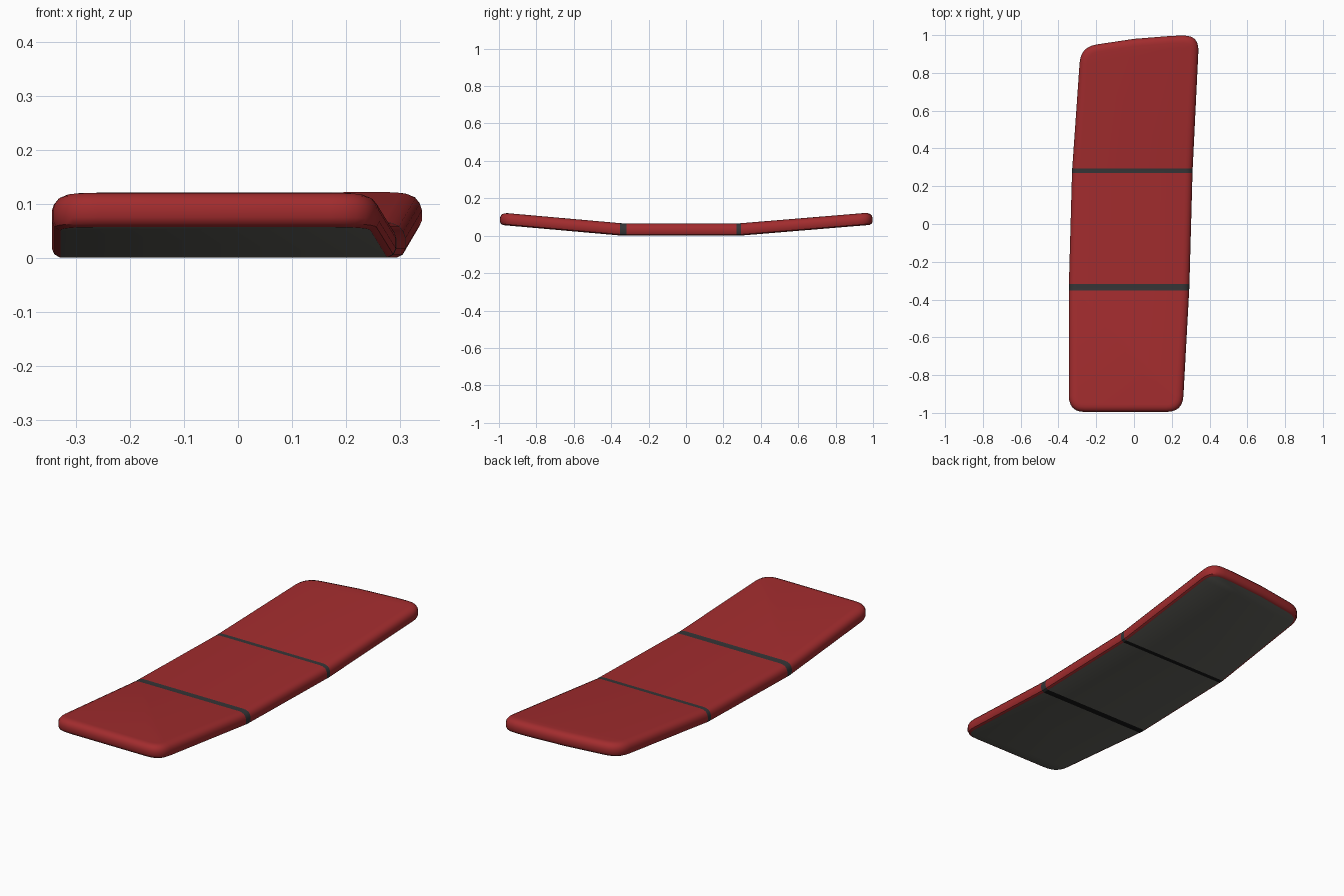
import bpy, bmesh
from mathutils import Vector

if "Cube" in bpy.data.objects:
    bpy.data.objects.remove(bpy.data.objects["Cube"])


def material(name, color):
    m = bpy.data.materials.new(name)
    m.diffuse_color = (*color, 1)
    m.use_nodes = True
    m.node_tree.nodes["Principled BSDF"].inputs["Base Color"].default_value = m.diffuse_color
    return m


red = material("red_shell", (0.36, 0.025, 0.027))
grey = material("grey_underside", (0.12, 0.12, 0.105))
dark = material("dark_hinge", (0.035, 0.035, 0.037))
black = material("black_hinge_underside", (0.008, 0.008, 0.008))

# Plan outline, counter-clockwise: x, y, corner radius
PLAN = [(-0.345, -0.995, 0.085), (0.257, -0.995, 0.085), (0.293, -0.335, 0),
        (0.31, 0.28, 0), (0.345, 1.0, 0.085), (0.2, 0.996, 0), (0.0, 0.98, 0),
        (-0.282, 0.938, 0.085), (-0.328, 0.28, 0), (-0.345, -0.335, 0)]
# Edge section: inset, height
EDGE = [(0.016, 0.0), (0.005, 0.006), (0.0, 0.017), (0.0, 0.036),
        (0.004, 0.048), (0.012, 0.058), (0.026, 0.064), (0.04, 0.066)]


def outline():
    pts, n = [], len(PLAN)
    for i, (x, y, r) in enumerate(PLAN):
        p = Vector((x, y))
        if not r:
            pts.append(p)
            continue
        a = p + (Vector(PLAN[i - 1][:2]) - p).normalized() * r
        b = p + (Vector(PLAN[(i + 1) % n][:2]) - p).normalized() * r
        for k in range(7):
            t = k / 6
            pts.append(a * (1 - t) ** 2 + p * 2 * t * (1 - t) + b * t * t)
    return pts


def inset(pts, d):
    out = []
    for i, p in enumerate(pts):
        e1 = (p - pts[i - 1]).normalized()
        e2 = (pts[(i + 1) % len(pts)] - p).normalized()
        n1, n2 = Vector((-e1.y, e1.x)), Vector((-e2.y, e2.x))
        out.append(p + (n1 + n2) * d / (1 + n1.dot(n2)))
    return out


def lift(y):
    # flat middle, both ends tilt upward
    return max(0, -0.34 - y) * 0.0885 + max(0, y - 0.285) * 0.0825


def section(name, y0, y1, side_mat, under_mat):
    bm = bmesh.new()
    base = outline()
    rings = [[bm.verts.new((p.x, p.y, z)) for p in inset(base, d)] for d, z in EDGE]
    for a, b in zip(rings, rings[1:]):
        for i in range(len(a)):
            j = (i + 1) % len(a)
            bm.faces.new((a[i], a[j], b[j], b[i]))
    bm.faces.new(rings[-1])
    bm.faces.new(rings[0][::-1]).material_index = 1
    # trim to the span of this section
    for y, out in ((y0, -1), (y1, 1)):
        bmesh.ops.bisect_plane(bm, geom=bm.verts[:] + bm.edges[:] + bm.faces[:],
                               plane_co=(0, y, 0), plane_no=(0, out, 0), clear_outer=True)
    for y in (-0.34, 0.285):
        bmesh.ops.bisect_plane(bm, geom=bm.verts[:] + bm.edges[:] + bm.faces[:],
                               plane_co=(0, y, 0), plane_no=(0, 1, 0))
    for v in bm.verts:
        v.co.z += lift(v.co.y)
    me = bpy.data.meshes.new(name)
    bm.to_mesh(me)
    bm.free()
    me.materials.append(side_mat)
    me.materials.append(under_mat)
    ob = bpy.data.objects.new(name, me)
    bpy.context.collection.objects.link(ob)
    bpy.context.view_layer.objects.active = ob
    ob.select_set(True)
    bpy.ops.object.shade_smooth_by_angle(angle=0.6)
    ob.select_set(False)


section("front_panel", -1.1, -0.353, red, grey)
section("front_hinge", -0.353, -0.318, dark, black)
section("middle_panel", -0.318, 0.27, red, grey)
section("rear_hinge", 0.27, 0.293, dark, black)
section("rear_panel", 0.293, 1.1, red, grey)
